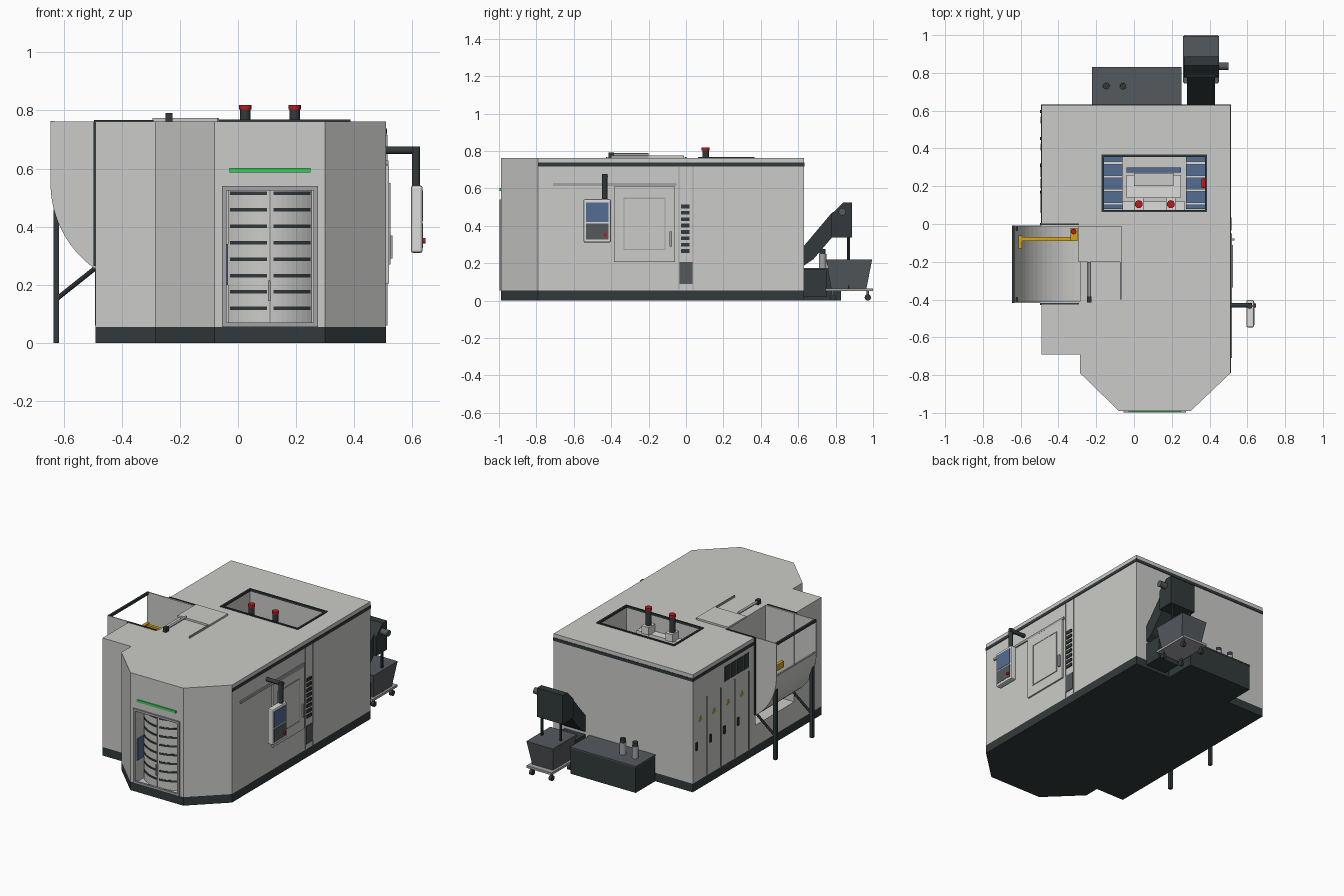
import bpy, bmesh, math
from mathutils import Vector

def material(name, c):
    m = bpy.data.materials.new(name)
    m.diffuse_color = (*c, 1)
    return m

LIGHT = material("light grey", (0.60, 0.60, 0.58))
WHITE = material("off white", (0.72, 0.72, 0.70))
GREY = material("mid grey", (0.37, 0.37, 0.39))
SLATE = material("slate grey", (0.09, 0.10, 0.11))
DARK = material("dark green grey", (0.032, 0.042, 0.043))
BLUE = material("window blue", (0.085, 0.155, 0.29))
RED = material("signal red", (0.50, 0.01, 0.012))
GREEN = material("light green", (0.04, 0.62, 0.09))
YELLOW = material("yellow", (0.68, 0.38, 0.01))

def make(name, bm, mat):
    bmesh.ops.recalc_face_normals(bm, faces=bm.faces)
    me = bpy.data.meshes.new(name)
    bm.to_mesh(me)
    bm.free()
    ob = bpy.data.objects.new(name, me)
    bpy.context.collection.objects.link(ob)
    if mat:
        me.materials.append(mat)
    return ob

def prism(name, pts, axis, a, b, mat):
    """Extrude a 2D outline along an axis from a to b."""
    put = {'x': lambda p, t: (t, p[0], p[1]),
           'y': lambda p, t: (p[0], t, p[1]),
           'z': lambda p, t: (p[0], p[1], t)}[axis]
    bm = bmesh.new()
    lo = [bm.verts.new(put(p, a)) for p in pts]
    hi = [bm.verts.new(put(p, b)) for p in pts]
    bm.faces.new(lo)
    bm.faces.new(hi)
    n = len(pts)
    for i in range(n):
        bm.faces.new((lo[i], lo[(i + 1) % n], hi[(i + 1) % n], hi[i]))
    return make(name, bm, mat)

def box(name, x0, x1, y0, y1, z0, z1, mat):
    return prism(name, [(x0, y0), (x1, y0), (x1, y1), (x0, y1)], 'z', z0, z1, mat)

def rod(name, p, q, r, mat, n=16):
    p, q = Vector(p), Vector(q)
    bm = bmesh.new()
    bmesh.ops.create_cone(bm, cap_ends=True, segments=n, radius1=r, radius2=r, depth=(q - p).length)
    rot = (q - p).to_track_quat('Z', 'Y').to_matrix().to_4x4()
    rot.translation = (p + q) / 2
    bm.transform(rot)
    for f in bm.faces:
        f.smooth = n > 8 and len(f.verts) == 4
    return make(name, bm, mat)

def cut(ob, *dims):
    c = box("cutter", *dims, None)
    m = ob.modifiers.new("cut", 'BOOLEAN')
    m.object, m.operation, m.solver = c, 'DIFFERENCE', 'EXACT'
    c.hide_render = True
    c.hide_viewport = True
    c.display_type = 'WIRE'

def frame(name, axis, u0, u1, v0, v1, a, b, w, mat):
    """Rectangular border of width w, built as four strips."""
    for i, (p, q, s, t) in enumerate([(u0, u1, v0, v0 + w), (u0, u1, v1 - w, v1),
                                      (u0, u0 + w, v0 + w, v1 - w), (u1 - w, u1, v0 + w, v1 - w)]):
        prism(f"{name}_{i}", [(p, s), (q, s), (q, t), (p, t)], axis, a, b, mat)

# enclosure and plinth
outline = [(-0.49, 0.63), (0.51, 0.63), (0.51, -0.79), (0.30, -0.99),
           (-0.08, -0.99), (-0.285, -0.79), (-0.285, -0.69), (-0.49, -0.69)]
prism("plinth", outline, 'z', 0, 0.055, DARK)
body = prism("enclosure", outline, 'z', 0.055, 0.763, LIGHT)
cut(body, -0.165, 0.38, 0.07, 0.36, 0.30, 0.9)       # roof opening
cut(body, -0.60, -0.285, -0.41, -0.015, 0.19, 0.9)   # loading bay
cut(body, -0.04, 0.26, -1.1, -0.86, 0.06, 0.53)      # front door recess
for n, d in (("right", (0.509, 0.513, -0.79, 0.633)), ("left", (-0.493, -0.489, -0.01, 0.633)),
             ("back", (-0.493, 0.513, 0.629, 0.633))):
    box("stripe_" + n, *d, 0.718, 0.738, DARK)

# curved front doors with dark slats
def arc_strip(name, x0, x1, z0, z1, off, mat):
    f = lambda x: -0.982 + 0.065 * ((x - 0.11) / 0.145) ** 2
    xs = [x0 + (x1 - x0) * i / 8 for i in range(9)]
    pts = [(x, f(x) - off) for x in xs] + [(x, f(x) + 0.012) for x in reversed(xs)]
    prism(name, pts, 'z', z0, z1, mat)

for s, (x0, x1) in enumerate(((-0.035, 0.106), (0.114, 0.255))):
    arc_strip(f"front_door_{s}", x0, x1, 0.06, 0.53, 0, LIGHT)
    for i in range(8):
        z = 0.119 + i * 0.0566
        arc_strip(f"door_slat_{s}_{i}", x0 + 0.008, x1 - 0.006, z - 0.006, z + 0.006, 0.003, DARK)
box("front_door_seam", 0.106, 0.114, -0.978, -0.965, 0.06, 0.53, GREY)
box("front_door_handle", 0.104, 0.112, -0.995, -0.98, 0.145, 0.215, GREY)
frame("front_door_frame", 'y', -0.055, 0.275, 0.055, 0.54, -0.998, -0.985, 0.015, GREY)
box("recess_window", -0.042, -0.034, -0.98, -0.90, 0.20, 0.34, BLUE)
box("green_light_bar", -0.03, 0.25, -0.996, -0.985, 0.587, 0.603, GREEN)

# roof opening: rim, ducts and machinery below
frame("roof_rim", 'z', -0.172, 0.387, 0.063, 0.367, 0.755, 0.769, 0.012, DARK)
for s, x in enumerate((-0.163, 0.275)):
    box(f"slide_cover_{s}", x, x + 0.103, 0.08, 0.355, 0.36, 0.40, BLUE)
    for i in range(4):
        y = 0.10 + i * 0.072
        box(f"cover_rail_{s}_{i}", x, x + 0.103, y, y + 0.014, 0.40, 0.41, WHITE)
box("machine_table", -0.04, 0.25, 0.14, 0.26, 0.36, 0.45, WHITE)
box("table_saddle", 0.0, 0.21, 0.20, 0.27, 0.45, 0.48, LIGHT)
box("rear_window", -0.04, 0.25, 0.272, 0.30, 0.38, 0.44, BLUE)
box("red_switch", 0.358, 0.382, 0.19, 0.24, 0.60, 0.66, RED)
box("beacon_beam", -0.06, 0.27, 0.07, 0.12, 0.62, 0.655, WHITE)
for i, x in enumerate((0.025, 0.195)):
    box(f"beacon_block_{i}", x - 0.025, x + 0.025, 0.075, 0.14, 0.655, 0.705, WHITE)
    rod(f"beacon_post_{i}", (x, 0.105, 0.70), (x, 0.105, 0.805), 0.018, DARK)
    rod(f"beacon_lamp_{i}", (x, 0.105, 0.803), (x, 0.105, 0.819), 0.021, RED)

# loading bay on the left: curved floor, fan sides, rails and legs
def arc(r, a0, a1, n=18):
    return [(-0.285 - r * math.cos(math.radians(a0 + (a1 - a0) * i / n)),
             0.55 - r * math.sin(math.radians(a0 + (a1 - a0) * i / n))) for i in range(n + 1)]

prism("bay_floor", arc(0.36, 0, 90) + arc(0.352, 90, 0), 'y', -0.415, -0.01, LIGHT)
side = [(-0.485, 0.763), (-0.645, 0.763)] + arc(0.36, 0, 55) + [(-0.485, 0.26)]
for i, y in enumerate((-0.418, -0.014)):
    prism(f"bay_side_{i}", side, 'y', y, y + 0.007, LIGHT)
for i, (y, s) in enumerate(((-0.40, -1), (-0.025, 1))):
    box(f"bay_leg_{i}", -0.635, -0.615, y - 0.01, y + 0.01, 0, 0.46, DARK)
    rod(f"bay_brace_{i}", (-0.62, y, 0.155), (-0.488, y, 0.26), 0.008, DARK, 8)
    e = y + s * 0.023
    box(f"bay_edge_{i}", -0.498, -0.488, e - 0.006, e + 0.006, 0.265, 0.763, DARK)
    box(f"bay_roof_trim_{i}", -0.495, -0.29, e - 0.004, e + 0.004, 0.758, 0.767, DARK)
box("bay_top_rail", -0.645, -0.632, -0.418, -0.007, 0.748, 0.764, DARK)
box("bay_low_rail", -0.645, -0.635, -0.418, -0.007, 0.545, 0.555, GREY)

# yellow loading arm
box("loader_arm", -0.61, -0.30, -0.09, -0.07, 0.57, 0.59, YELLOW)
box("loader_grip", -0.612, -0.592, -0.13, -0.06, 0.555, 0.595, YELLOW)
box("loader_mount", -0.335, -0.30, -0.09, -0.02, 0.56, 0.60, YELLOW)
rod("loader_knob", (-0.32, -0.04, 0.60), (-0.32, -0.04, 0.62), 0.015, RED)

# sliding roof hatch
box("hatch_cover", -0.295, -0.065, -0.20, -0.01, 0.763, 0.775, LIGHT)
box("hatch_rail", -0.073, -0.066, -0.40, -0.01, 0.763, 0.775, GREY)
rod("hatch_cylinder", (-0.237, -0.39, 0.780), (-0.237, -0.20, 0.780), 0.008, GREY)
box("hatch_cylinder_end", -0.249, -0.226, -0.415, -0.385, 0.763, 0.792, DARK)

# electrical cabinet doors on the left side
for i, y in enumerate((0.487, 0.343, 0.20, 0.055)):
    box(f"cabinet_seam_{i}", -0.492, -0.488, y - 0.003, y + 0.003, 0.06, 0.57, DARK)
for i in range(4):
    y = 0.595 - i * 0.142
    box(f"cabinet_handle_{i}", -0.498, -0.488, y - 0.008, y + 0.008, 0.26, 0.31, DARK)
    y -= 0.045
    prism(f"warning_sign_{i}", [(y - 0.018, 0.435), (y + 0.018, 0.435), (y, 0.468)], 'x', -0.494, -0.488, YELLOW)
    y = 0.28 - i * 0.065
    box(f"cabinet_vent_{i}", -0.494, -0.488, y - 0.027, y + 0.027, 0.595, 0.69, DARK)

# right side door, rail and service column
box("side_rail", 0.505, 0.518, -0.71, -0.05, 0.612, 0.628, GREY)
box("side_door", 0.505, 0.52, -0.385, -0.06, 0.205, 0.61, LIGHT)
frame("side_door_border", 'x', -0.335, -0.11, 0.27, 0.55, 0.515, 0.524, 0.006, GREY)
box("side_door_pane", 0.515, 0.522, -0.329, -0.116, 0.276, 0.544, LIGHT)
box("side_door_handle", 0.515, 0.531, -0.088, -0.076, 0.29, 0.37, GREY)
for y in (-0.037, 0.037):
    box("column_edge", 0.508, 0.514, y - 0.003, y + 0.003, 0.06, 0.715, GREY)
box("column_panel", 0.508, 0.515, -0.034, 0.034, 0.09, 0.205, SLATE)
for i in range(8):
    z = 0.255 + i * 0.034
    box(f"column_vent_{i}", 0.508, 0.516, -0.028, 0.02, z, z + 0.02, DARK)

# control pendant on its arm
rod("pendant_arm", (0.50, -0.43, 0.663), (0.625, -0.43, 0.663), 0.013, DARK)
rod("pendant_drop", (0.613, -0.435, 0.54), (0.613, -0.435, 0.676), 0.014, DARK)
ob = box("pendant_case", 0.595, 0.635, -0.548, -0.402, 0.31, 0.542, WHITE)
bv = ob.modifiers.new("bevel", 'BEVEL')
bv.width, bv.segments = 0.008, 2
box("pendant_screen", 0.632, 0.637, -0.535, -0.415, 0.42, 0.525, BLUE)
box("pendant_keys", 0.632, 0.637, -0.535, -0.415, 0.327, 0.412, SLATE)
rod("emergency_stop", (0.635, -0.432, 0.352), (0.645, -0.432, 0.352), 0.01, RED)

# coolant tank with two pumps
box("coolant_tank", -0.22, 0.25, 0.63, 0.83, 0, 0.165, DARK)
box("tank_lid", -0.222, 0.252, 0.63, 0.832, 0.165, 0.173, SLATE)
for i, x in enumerate((-0.147, -0.058)):
    rod(f"pump_{i}", (x, 0.73, 0.17), (x, 0.73, 0.25), 0.02, GREY)
    rod(f"pump_cap_{i}", (x, 0.73, 0.25), (x, 0.73, 0.275), 0.017, DARK)

# chip conveyor
prism("conveyor_chute", [(0.62, 0.18), (0.68, 0.22), (0.78, 0.337), (0.84, 0.337), (0.84, 0.50), (0.78, 0.47), (0.62, 0.28)],
      'x', 0.28, 0.43, DARK)
box("conveyor_foot", 0.28, 0.43, 0.625, 0.75, 0.02, 0.17, DARK)
prism("conveyor_head", [(0.775, 0.337), (0.887, 0.337), (0.887, 0.525), (0.84, 0.525), (0.775, 0.46)],
      'x', 0.265, 0.45, DARK)
rod("conveyor_motor", (0.445, 0.835, 0.475), (0.50, 0.835, 0.475), 0.02, SLATE)
for x in (0.29, 0.425):
    rod("conveyor_leg", (x, 0.87, 0.06), (x, 0.87, 0.34), 0.008, DARK, 8)

# chip bin on a wheeled cart
bm = bmesh.new()
lo = [bm.verts.new(p + (0.065,)) for p in ((0.28, 0.775), (0.43, 0.775), (0.43, 0.965), (0.28, 0.965))]
hi = [bm.verts.new(p + (0.22,)) for p in ((0.26, 0.75), (0.45, 0.75), (0.45, 0.995), (0.26, 0.995))]
bm.faces.new(lo)
for i in range(4):
    bm.faces.new((lo[i], lo[(i + 1) % 4], hi[(i + 1) % 4], hi[i]))
bm.faces.new(hi)
make("chip_bin", bm, SLATE)
box("cart_deck", 0.265, 0.445, 0.745, 1.0, 0.05, 0.065, GREY)
for x in (0.285, 0.425):
    for y in (0.785, 0.972):
        rod("cart_wheel", (x - 0.01, y, 0.017), (x + 0.01, y, 0.017), 0.017, DARK)
        box("cart_fork", x - 0.005, x + 0.005, y - 0.006, y + 0.006, 0.02, 0.052, SLATE)
